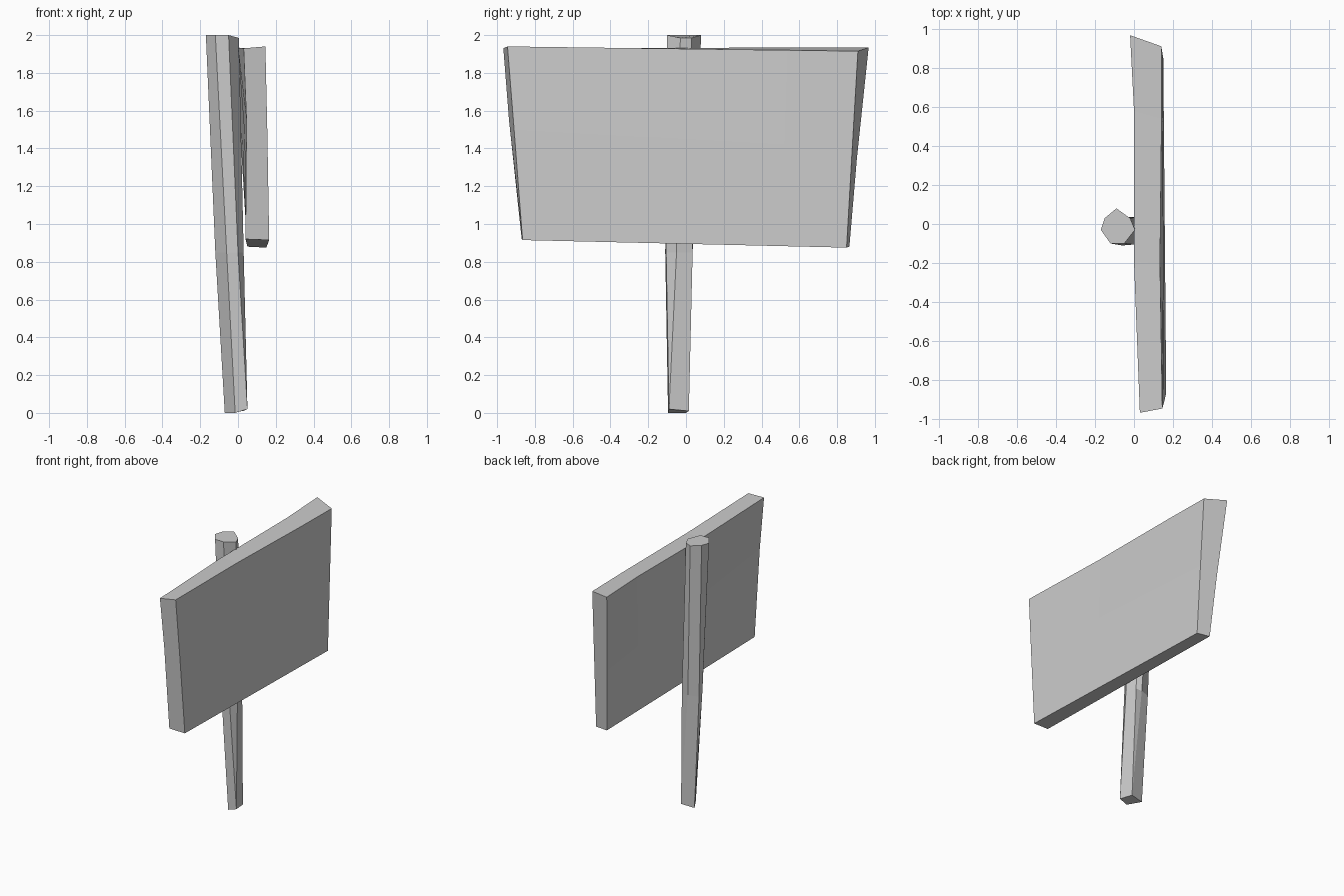
import bpy
import bmesh
from mathutils import Vector

default_cube = bpy.data.objects.get("Cube")
if default_cube:
    bpy.data.objects.remove(default_cube, do_unlink=True)


def make_material(name, colour):
    material = bpy.data.materials.new(name)
    material.use_nodes = True
    material.diffuse_color = colour
    shader = next(n for n in material.node_tree.nodes if n.type == "BSDF_PRINCIPLED")
    shader.inputs["Base Color"].default_value = colour
    return material


def loft(name, rings, material):
    """Skin a stack of equal-length rings, cap both ends and merge shared corners."""
    bm = bmesh.new()
    layers = [[bm.verts.new(point) for point in ring] for ring in rings]
    for lower, upper in zip(layers, layers[1:]):
        count = len(lower)
        for i in range(count):
            j = (i + 1) % count
            bm.faces.new((lower[i], lower[j], upper[j], upper[i]))
    bm.faces.new(layers[0])
    bm.faces.new(layers[-1])
    bmesh.ops.remove_doubles(bm, verts=bm.verts[:], dist=0.0005)
    bmesh.ops.recalc_face_normals(bm, faces=bm.faces[:])
    mesh = bpy.data.meshes.new(name)
    bm.to_mesh(mesh)
    bm.free()
    mesh.materials.append(material)
    obj = bpy.data.objects.new(name, mesh)
    bpy.context.scene.collection.objects.link(obj)
    return obj


grey = make_material("light grey", (0.6, 0.6, 0.6, 1.0))

# Post: a leaning, hand-cut stake with a square foot that becomes seven-sided
foot_left, foot_back = (-0.07, 0, 0), (0.03, 0.015, 0.01)
foot_right, foot_front = (0.05, -0.09, 0.02), (-0.015, -0.095, 0)
foot = [foot_left, foot_left, foot_back, foot_back,
        foot_right, foot_right, foot_front]
waist_outline = [(-0.12, -0.02), (-0.115, 0.01), (-0.04, 0.035), (0.01, 0.035),
                 (0.03, -0.05), (0, -0.105), (-0.06, -0.11)]
head_outline = [(-0.17, -0.03), (-0.15, 0.03), (-0.09, 0.08), (-0.02, 0.03),
                (0.005, -0.03), (-0.05, -0.1), (-0.12, -0.1)]
waist = [(x, y, 0.85) for x, y in waist_outline]
head = [(x, y, 1.985 if x > -0.04 else 2) for x, y in head_outline]
loft("post", [foot, waist, head], grey)

# Board: a warped slab lofted from its front end to its back end.
# Each ring runs inner top, outer top, outer middle, outer bottom,
# inner bottom, inner middle.
front_end = [Vector(p) for p in (
    (0.03, -0.967, 1.93), (0.145, -0.945, 1.94), (0.155, -0.91, 1.5),
    (0.165, -0.865, 0.915), (0.04, -0.87, 0.92), (0.045, -0.937, 1.55))]
back_end = [Vector(p) for p in (
    (-0.02, 0.967, 1.935), (0.14, 0.91, 1.915), (0.145, 0.88, 1.4),
    (0.15, 0.85, 0.875), (0.05, 0.865, 0.88), (0.02, 0.905, 1.35))]


def board_ring(t, inner_bow, outer_bow):
    ring = [a.lerp(b, t) for a, b in zip(front_end, back_end)]
    ring[0].x += inner_bow
    ring[1].x += outer_bow
    return ring


stations = [(0, 0, 0), (0.4, -0.01, -0.01), (0.8, 0.01, 0), (1, 0, 0)]
loft("sign_board", [board_ring(*station) for station in stations], grey)
